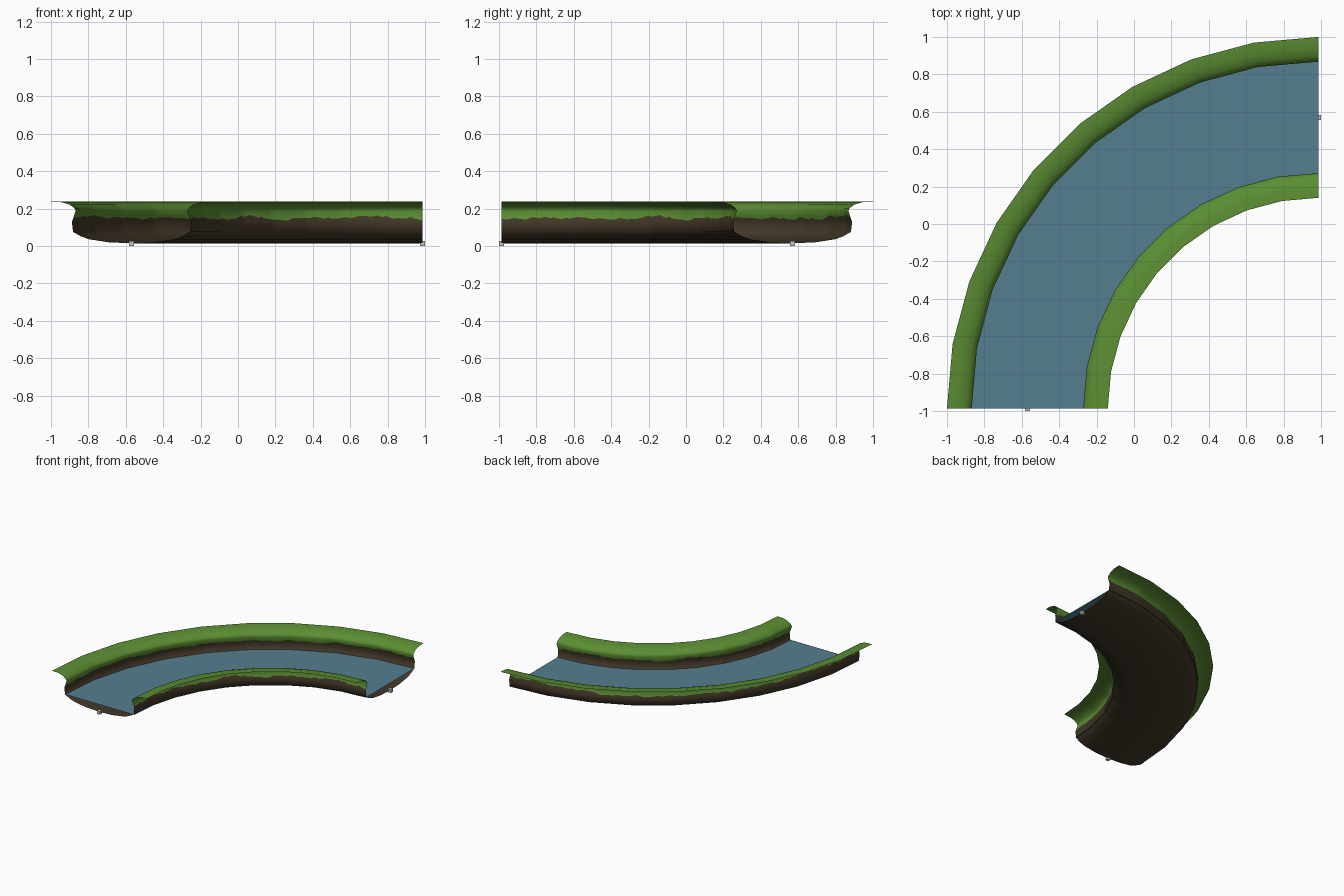
import bpy, bmesh, math, random
from mathutils import Vector

if "Cube" in bpy.data.objects:
    bpy.data.objects.remove(bpy.data.objects["Cube"])

random.seed(4)
C = 0.986            # bend centre is (C, -C)
R_MID = 1.556        # radius of the river's centre line
SEGS, SUB = 9, 10    # straight segments in the bend, fine steps per segment


def mat(name, rgb):
    m = bpy.data.materials.new(name)
    m.diffuse_color = (*rgb, 1)
    m.use_nodes = True
    m.node_tree.nodes["Principled BSDF"].inputs["Base Color"].default_value = m.diffuse_color
    return m


grass = mat("grass green", (0.105, 0.27, 0.033))
soil = mat("soil brown", (0.058, 0.040, 0.022))
water = mat("water blue", (0.09, 0.21, 0.28))
grey = mat("marker grey", (0.55, 0.55, 0.55))


def bend_point(step, offset, z, sub):
    """Point on the faceted quarter bend; steps inside a segment stay on its chord."""
    seg, f = divmod(step, sub)

    def ring(i):
        a = math.radians(90) * i / SEGS
        r = R_MID + offset
        return Vector((C - r * math.cos(a), -C + r * math.sin(a), z))
    return ring(seg) if f == 0 else ring(seg).lerp(ring(seg + 1), f / sub)


def sweep(name, profiles, sub, mats, face_mat):
    """Sweep a list of cross-sections (one per step) round the bend."""
    bm = bmesh.new()
    rows = [[bm.verts.new(bend_point(s, o, z, sub)) for o, z in prof]
            for s, prof in enumerate(profiles)]
    for a, b in zip(rows, rows[1:]):
        for j in range(len(a) - 1):
            f = bm.faces.new((a[j], a[j + 1], b[j + 1], b[j]))
            f.material_index = face_mat(j)
            f.smooth = True
    bm.normal_update()
    # channel and water both face upwards
    if sum(f.normal.z * f.calc_area() for f in bm.faces) < 0:
        bmesh.ops.reverse_faces(bm, faces=bm.faces[:])
    me = bpy.data.meshes.new(name)
    bm.to_mesh(me)
    bm.free()
    for m in mats:
        me.materials.append(m)
    ob = bpy.data.objects.new(name, me)
    bpy.context.collection.objects.link(ob)
    return ob


# Half cross-section from rim to bed centre; the ragged turf line is inserted after TOP
TOP = [(0.43, 0.237), (0.375, 0.235), (0.33, 0.222), (0.305, 0.203), (0.298, 0.188)]
LOW = [(0.318, 0.13), (0.312, 0.076), (0.27, 0.052), (0.225, 0.036), (0.12, 0.020), (0, 0.015)]


class Ragged:
    """Wandering turf height with small jumps."""
    z = 0.152

    def step(self):
        self.z += random.uniform(-0.007, 0.007) + (0.152 - self.z) * 0.25
        (o0, z0), (o1, z1) = TOP[-1], LOW[0]
        t = (z0 - self.z) / (z0 - z1)
        return (o0 + (o1 - o0) * t, self.z)


left, right = Ragged(), Ragged()
sections = []
for s in range(SEGS * SUB + 1):
    outer = TOP + [left.step()] + LOW
    inner = TOP + [right.step()] + LOW[:-1]
    sections.append(outer + [(-o, z) for o, z in reversed(inner)])
n, g = len(sections[0]), len(TOP)
sweep("river_bank", sections, SUB, [grass, soil],
      lambda j: 0 if j < g or j >= n - 1 - g else 1)

# Water sheet, just poking through the bank walls
sweep("water_surface", [[(0.318, 0.075), (-0.318, 0.075)]] * (SEGS + 1), 1, [water], lambda j: 0)

# Small connector cubes at the two ends of the bed
for name, loc in (("front_marker", (C - R_MID, -C, 0.0135)),
                  ("right_marker", (C, R_MID - C, 0.0135))):
    bpy.ops.mesh.primitive_cube_add(size=0.027, location=loc)
    ob = bpy.context.object
    ob.name = name
    ob.data.materials.append(grey)
